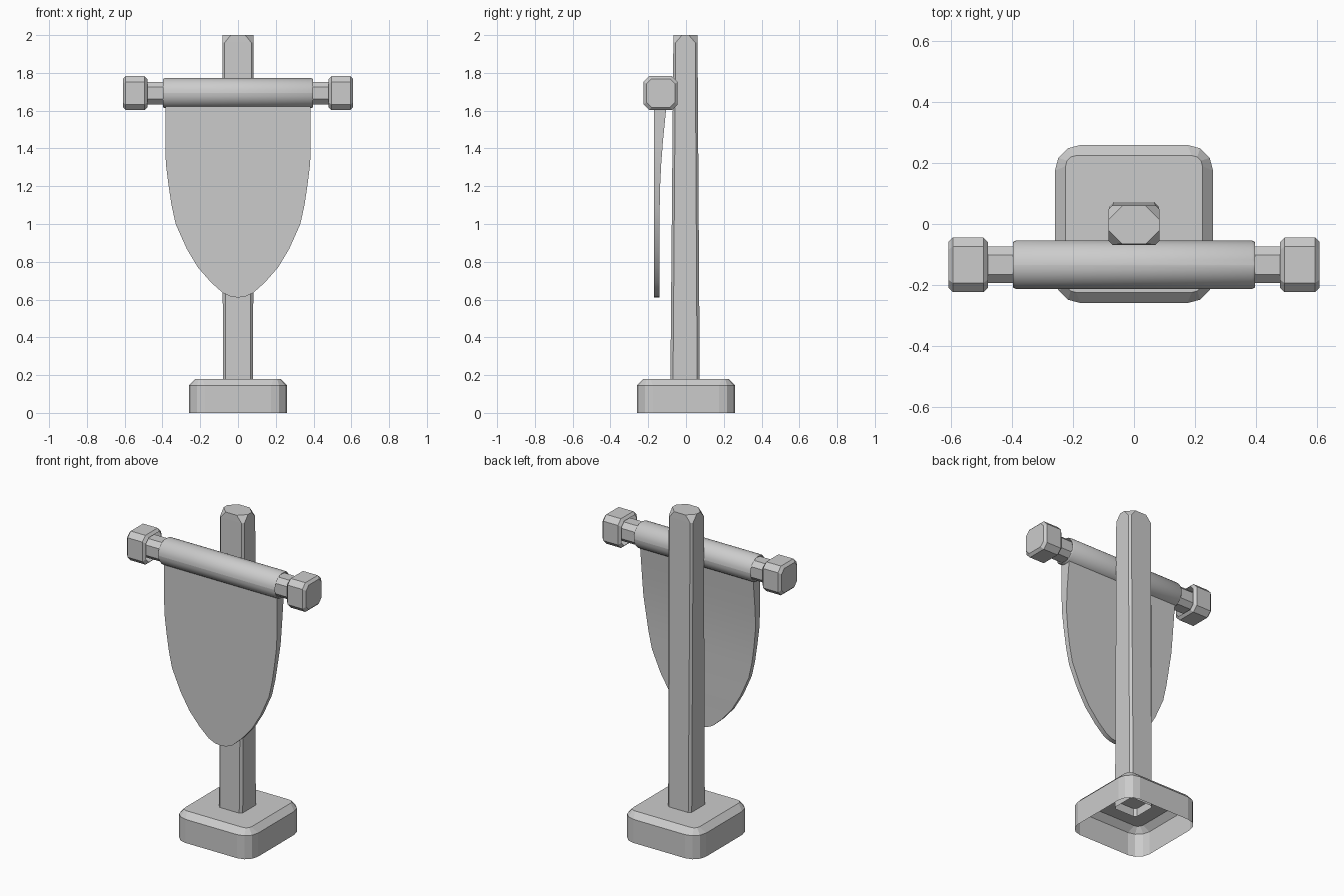
import bpy, bmesh
from math import sin, cos, pi, radians

if "Cube" in bpy.data.objects:
    bpy.data.objects.remove(bpy.data.objects["Cube"])


def make_object(name, verts, faces, smooth=False):
    mesh = bpy.data.meshes.new(name)
    mesh.from_pydata(verts, [], faces)
    bm = bmesh.new()
    bm.from_mesh(mesh)
    bmesh.ops.recalc_face_normals(bm, faces=bm.faces)
    bm.to_mesh(mesh)
    bm.free()
    ob = bpy.data.objects.new(name, mesh)
    bpy.context.collection.objects.link(ob)
    if smooth:
        bpy.ops.object.select_all(action='DESELECT')
        ob.select_set(True)
        bpy.context.view_layer.objects.active = ob
        bpy.ops.object.shade_smooth_by_angle(angle=radians(35))
    return ob


def loft(name, rings, cap_start=False, cap_end=False, smooth=False):
    """Skin a list of closed rings with equal point counts."""
    n = len(rings[0])
    verts = [p for ring in rings for p in ring]
    faces = [(r * n + i, r * n + (i + 1) % n, (r + 1) * n + (i + 1) % n, (r + 1) * n + i)
             for r in range(len(rings) - 1) for i in range(n)]
    if cap_start:
        faces.append(tuple(range(n)))
    if cap_end:
        faces.append(tuple(range(len(verts) - n, len(verts))))
    return make_object(name, verts, faces, smooth)


def rounded_rect(hx, hy, r, seg):
    """Rectangle outline with corners of radius r in seg segments."""
    pts = []
    for k, (sx, sy) in enumerate([(1, 1), (-1, 1), (-1, -1), (1, -1)]):
        for j in range(seg + 1):
            a = (k + j / seg) * pi / 2
            pts.append((sx * (hx - r) + r * cos(a), sy * (hy - r) + r * sin(a)))
    return pts


def ring_z(hx, hy, r, seg, z, cy=0):
    return [(x, y + cy, z) for x, y in rounded_rect(hx, hy, r, seg)]


BAR_Y, BAR_Z = -0.134, 1.693


def ring_x(h, r, x, seg=1):
    return [(x, BAR_Y + a, BAR_Z + b) for a, b in rounded_rect(h, h, r, seg)]


# base: open underneath, sloped top edge
loft("base", [ring_z(.26, .26, .085, 3, 0), ring_z(.26, .26, .085, 3, .145),
              ring_z(.225, .225, .035, 3, .18)], cap_end=True)

# pole: slightly tapered, chamfered edges, corners cut at the top
loft("pole", [ring_z(.08, .078, .014, 1, .13, -.005),
              ring_z(.083, .064, .012, 1, 1.96, -.003),
              ring_z(.083, .063, .045, 1, 2.0, -.003)], cap_end=True)

# crossbar: thin octagonal rod
loft("crossbar", [ring_x(.06, .028, -.52), ring_x(.06, .028, .52)], True, True)

# rolled cloth sleeve around the crossbar
loft("cloth_roll", [ring_x(r, r, x, 8) for x, r in
                    [(-.392, .067), (-.398, .074), (-.388, .08),
                     (.388, .08), (.398, .074), (.392, .067)]], smooth=True)

# end knobs, open on the inner side
for side, label in ((-1, "left"), (1, "right")):
    loft("knob_" + label, [ring_x(h, c, side * x) for x, h, c in
                           [(.48, .075, .026), (.495, .09, .03),
                            (.595, .09, .03), (.61, .075, .026)]], cap_end=True)

# banner: rows of (z, half width, back y), front stays nearly flat
rows = [(1.66, .385, -.10), (1.55, .385, -.111), (1.44, .385, -.122), (1.32, .382, -.131),
        (1.2, .367, -.137), (1.1, .352, -.139), (1.0, .33, -.14), (.87, .272, -.14),
        (.77, .212, -.141), (.69, .142, -.141), (.635, .08, -.141), (.617, .04, -.141),
        (.612, .008, -.141)]
loft("banner", [[(-w, -.17, z), (w, -.17, z), (w, yb, z), (-w, yb, z)]
                for z, w, yb in rows], True, True, smooth=True)
